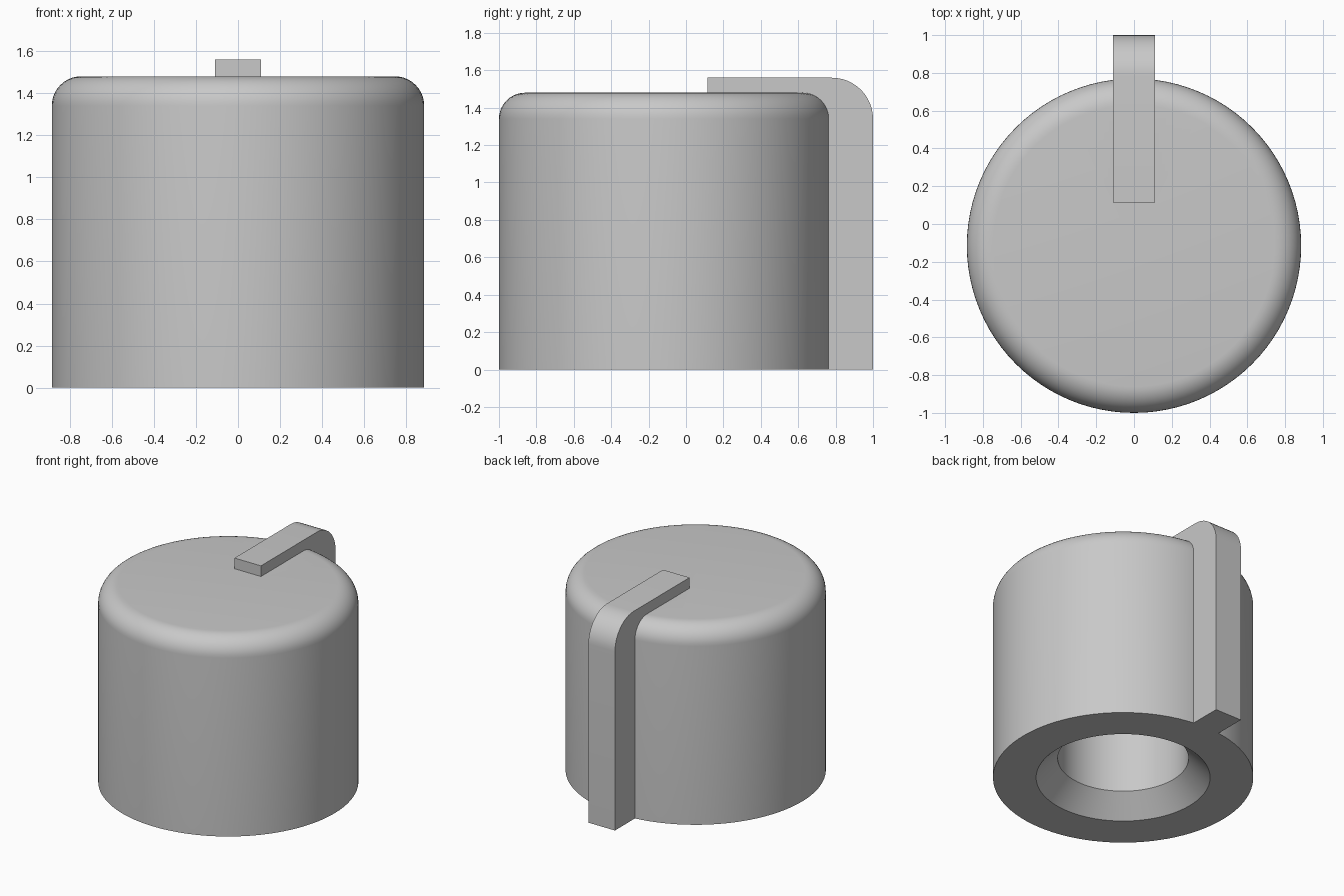
import bpy, bmesh, math
from mathutils import Vector

cube = bpy.data.objects.get("Cube")
if cube:
    bpy.data.objects.remove(cube, do_unlink=True)

grey = bpy.data.materials.new("light grey plastic")
grey.use_nodes = True
grey.diffuse_color = (0.58, 0.58, 0.58, 1)
grey.node_tree.nodes["Principled BSDF"].inputs["Base Color"].default_value = grey.diffuse_color

CENTRE_Y = -0.115
RADIUS, HEIGHT, FILLET = 0.885, 1.48, 0.14


def arc(cx, cz, r, steps):
    """Quarter arc from pointing outward to pointing up."""
    angles = [math.pi / 2 * i / steps for i in range(steps + 1)]
    return [(cx + r * math.cos(a), cz + r * math.sin(a)) for a in angles]


def make_object(name, bm):
    bmesh.ops.recalc_face_normals(bm, faces=bm.faces)
    mesh = bpy.data.meshes.new(name)
    bm.to_mesh(mesh)
    bm.free()
    mesh.materials.append(grey)
    obj = bpy.data.objects.new(name, mesh)
    bpy.context.collection.objects.link(obj)
    return obj


# Knob body: lathed shell with rounded top and a chamfered shaft socket
profile = [(0, 1.1), (0.445, 1.1), (0.445, 0.15), (0.592, 0), (RADIUS, 0)]
profile += arc(RADIUS - FILLET, HEIGHT - FILLET, FILLET, 10) + [(0, HEIGHT)]
bm = bmesh.new()
verts = [bm.verts.new((r, CENTRE_Y, z)) for r, z in profile]
edges = [bm.edges.new(pair) for pair in zip(verts, verts[1:])]
bmesh.ops.spin(bm, geom=verts + edges, cent=(0, CENTRE_Y, 0), axis=(0, 0, 1),
               angle=math.tau, steps=96, use_merge=True)
bmesh.ops.remove_doubles(bm, verts=bm.verts, dist=0.0001)
body = make_object("knob_body", bm)

# Pointer: hooked bar over the top and down the back
outline = [(0.72, 0), (1, 0)] + arc(0.78, 1.34, 0.22, 12)
outline += [(0.115, 1.56), (0.115, 1.45), (0.6, 1.45), (0.72, 1.32)]
outline[-2:] = [(0.6, 1.4), (0.6, 1.3), (0.72, 1.3)]
outline[-4] = (0.115, 1.4)
bm = bmesh.new()
side = bm.faces.new([bm.verts.new((-0.11, y, z)) for y, z in outline])
extruded = bmesh.ops.extrude_face_region(bm, geom=[side])["geom"]
bmesh.ops.translate(bm, vec=Vector((0.22, 0, 0)),
                    verts=[v for v in extruded if isinstance(v, bmesh.types.BMVert)])
pointer = make_object("pointer_bar", bm)

# Fuse the pointer into the body
bpy.context.view_layer.objects.active = body
body.select_set(True)
union = body.modifiers.new("fuse_pointer", "BOOLEAN")
union.operation = "UNION"
union.solver = "EXACT"
union.object = pointer
bpy.ops.object.modifier_apply(modifier=union.name)
bpy.data.objects.remove(pointer, do_unlink=True)

bpy.ops.object.select_all(action="DESELECT")
body.select_set(True)
body.name = "knob_with_pointer"
bpy.ops.object.shade_smooth_by_angle(angle=math.radians(30))
